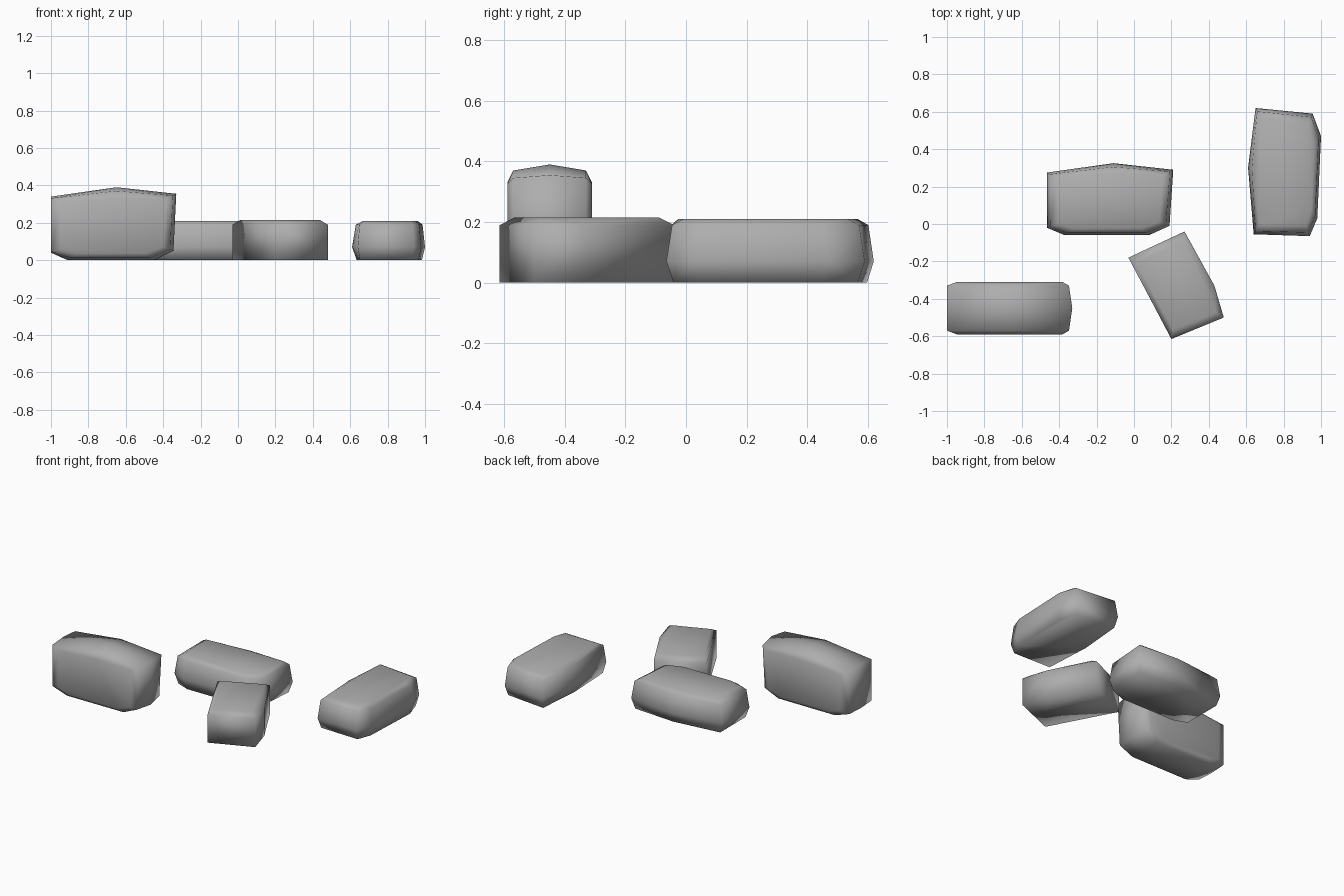
import bpy, bmesh
from mathutils import Vector

if "Cube" in bpy.data.objects:
    bpy.data.objects.remove(bpy.data.objects["Cube"])

# dark grey rock
rock = bpy.data.materials.new("dark_rock")
rock.diffuse_color = (0.42, 0.42, 0.42, 1)
rock.use_nodes = True
rock.node_tree.nodes["Principled BSDF"].inputs["Base Color"].default_value = rock.diffuse_color


def stone(name, outline, layers, place):
    """Faceted stone: outline stacked in inset layers (offset, inset), wrapped in a convex hull."""
    pts = [Vector(p) for p in outline]
    mid = sum(pts, Vector((0, 0))) / len(pts)
    bm = bmesh.new()
    for offset, inset in layers:
        for p in pts:
            d = p - mid
            q = mid + d * (1 - inset / d.length)
            bm.verts.new(place(q.x, q.y, offset))
    res = bmesh.ops.convex_hull(bm, input=bm.verts)
    junk = {g for g in res["geom_interior"] + res["geom_unused"]
            if isinstance(g, bmesh.types.BMVert)}
    bmesh.ops.delete(bm, geom=list(junk), context='VERTS')
    bmesh.ops.dissolve_limit(bm, angle_limit=0.03, verts=bm.verts, edges=bm.edges)
    bmesh.ops.recalc_face_normals(bm, faces=bm.faces)
    for f in bm.faces:
        f.smooth = True
    me = bpy.data.meshes.new(name)
    bm.to_mesh(me)
    bm.free()
    me.materials.append(rock)
    ob = bpy.data.objects.new(name, me)
    bpy.context.collection.objects.link(ob)
    return ob


def lying(u, v, w):
    return (u, v, w)


def standing(u, v, w):
    # the left end is kept flat
    return (-1 if u < -0.96 else u, -0.45 + w, v)


# layers of a whole stone, and of one sunk into the ground with a flat underside
whole = [(-0.14, 0.06), (-0.12, 0.02), (0, 0), (0.12, 0.02), (0.14, 0.06)]
sunk = [(0, 0.025), (0.07, 0), (0.19, 0.02), (0.21, 0.06)]

# upright stone, front left
stone("upright_stone",
      [(-1, 0.34), (-0.65, 0.39), (-0.33, 0.355), (-0.345, 0.05),
       (-0.45, 0.0), (-0.91, 0.0), (-1, 0.04)], whole, standing)

# stone lying at the back
stone("back_stone",
      [(-0.465, 0.275), (-0.11, 0.325), (0.21, 0.29), (0.19, -0.01),
       (0.08, -0.06), (-0.37, -0.06), (-0.465, -0.02)], sunk, lying)

# stone lying on the right
stone("right_stone",
      [(0.65, 0.62), (0.61, 0.3), (0.64, -0.055), (0.94, -0.065),
       (0.98, 0.03), (1.0, 0.47), (0.955, 0.59)], sunk, lying)

# smaller slanted block in front
stone("front_block",
      [(-0.03, -0.18), (0.27, -0.04), (0.43, -0.33), (0.48, -0.5),
       (0.2, -0.615), (0.115, -0.44)],
      [(0, 0), (0.19, 0), (0.215, 0.05)], lying)
